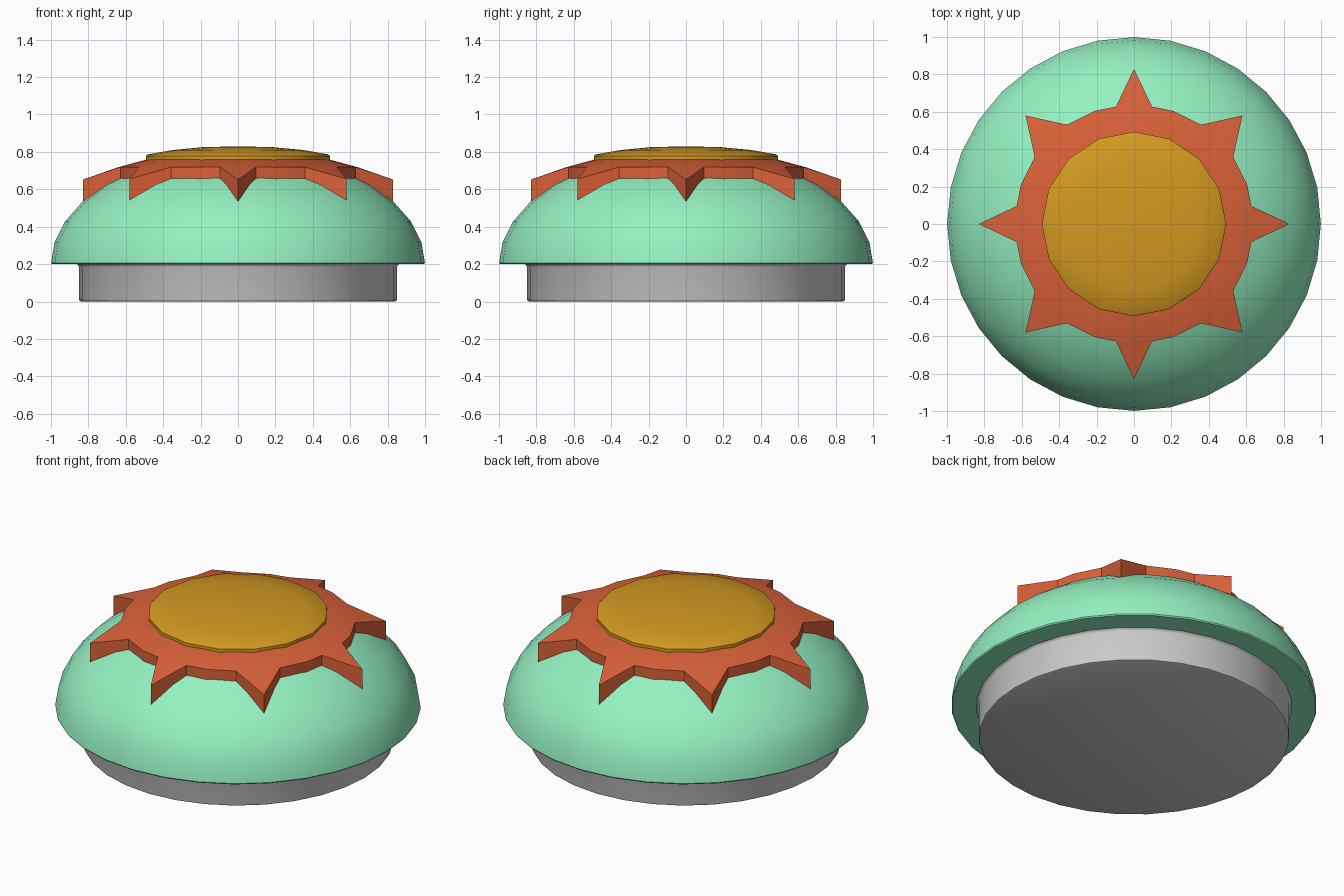
import bpy, bmesh, math

if "Cube" in bpy.data.objects:
    bpy.data.objects.remove(bpy.data.objects["Cube"])

def material(name, color):
    m = bpy.data.materials.new(name)
    m.diffuse_color = (*color, 1)
    m.use_nodes = True
    m.node_tree.nodes["Principled BSDF"].inputs["Base Color"].default_value = m.diffuse_color
    return m

def dome_z(r):
    return 0.2 + 0.6 * math.sqrt(max(0, 1 - r * r))

def build(name, rings, mat=None, angle=35):
    """Skin a stack of closed rings, merge coincident points, shade."""
    bm = bmesh.new()
    loops = [[bm.verts.new(p) for p in ring] for ring in rings]
    n = len(loops[0])
    for a, b in zip(loops, loops[1:]):
        for i in range(n):
            j = (i + 1) % n
            bm.faces.new((a[i], a[j], b[j], b[i]))
    bm.faces.new(loops[0][::-1])
    bm.faces.new(loops[-1])
    bmesh.ops.remove_doubles(bm, verts=bm.verts[:], dist=0.0004)
    bmesh.ops.recalc_face_normals(bm, faces=bm.faces[:])
    me = bpy.data.meshes.new(name)
    bm.to_mesh(me)
    bm.free()
    ob = bpy.data.objects.new(name, me)
    bpy.context.collection.objects.link(ob)
    if mat:
        me.materials.append(mat)
    bpy.ops.object.select_all(action='DESELECT')
    ob.select_set(True)
    bpy.context.view_layer.objects.active = ob
    bpy.ops.object.shade_smooth_by_angle(angle=math.radians(angle))
    return ob

def circle(r, z, n):
    return [(r * math.cos(2 * math.pi * i / n), r * math.sin(2 * math.pi * i / n), z)
            for i in range(n)]

def lathe(name, profile, n, mat=None):
    return build(name, [circle(r, z, n) for r, z in profile], mat)

mint = material("mint", (0.30, 0.88, 0.54))
orange = material("orange", (0.70, 0.12, 0.04))
yellow = material("yellow", (0.65, 0.32, 0.015))

# Grey base with softened edges
lathe("base", [(0.838, 0), (0.847, 0.004), (0.85, 0.012), (0.85, 0.185),
               (0.855, 0.195), (0.868, 0.203)], 32)

# Mint dome: squashed half sphere with a flat underside
steps = [math.radians(11.25 * i) for i in range(1, 8)]
lathe("dome", [(0.994, 0.2), (0.999, 0.207)]
      + [(math.cos(a), 0.2 + 0.6 * math.sin(a)) for a in steps]
      + [(0.001, 0.8)], 32, mint)

# Orange eight-point star draped over the dome
quarter = [(0, 0.83), (8.7, 0.635), (19, 0.64), (34, 0.64),
           (45, 0.82), (56, 0.64), (71, 0.64), (81.3, 0.635)]
outline = [(math.radians(a + 90 * q), r) for q in range(4) for a, r in quarter]

def top_z(r):
    return 0.77 if r < 0.46 else 0.77 - 0.235 * (r - 0.45) - 0.2 * (r - 0.45) ** 2

def star_ring(limit, height):
    return [(min(r, limit) * math.cos(a), min(r, limit) * math.sin(a),
             height(min(r, limit))) for a, r in outline]

under = lambda r: dome_z(r) - 0.006
build("star", [star_ring(0.45, under), star_ring(0.64, under), star_ring(1, under),
               star_ring(1, lambda r: top_z(r) - 0.0), star_ring(0.64, top_z),
               star_ring(0.45, top_z)], orange)

# Yellow centre disc, gently domed
lathe("centre_disc", [(0.493, 0.755), (0.493, 0.778), (0.48, 0.787), (0.35, 0.81),
                      (0.19, 0.825), (0.002, 0.83)], 16, yellow)
